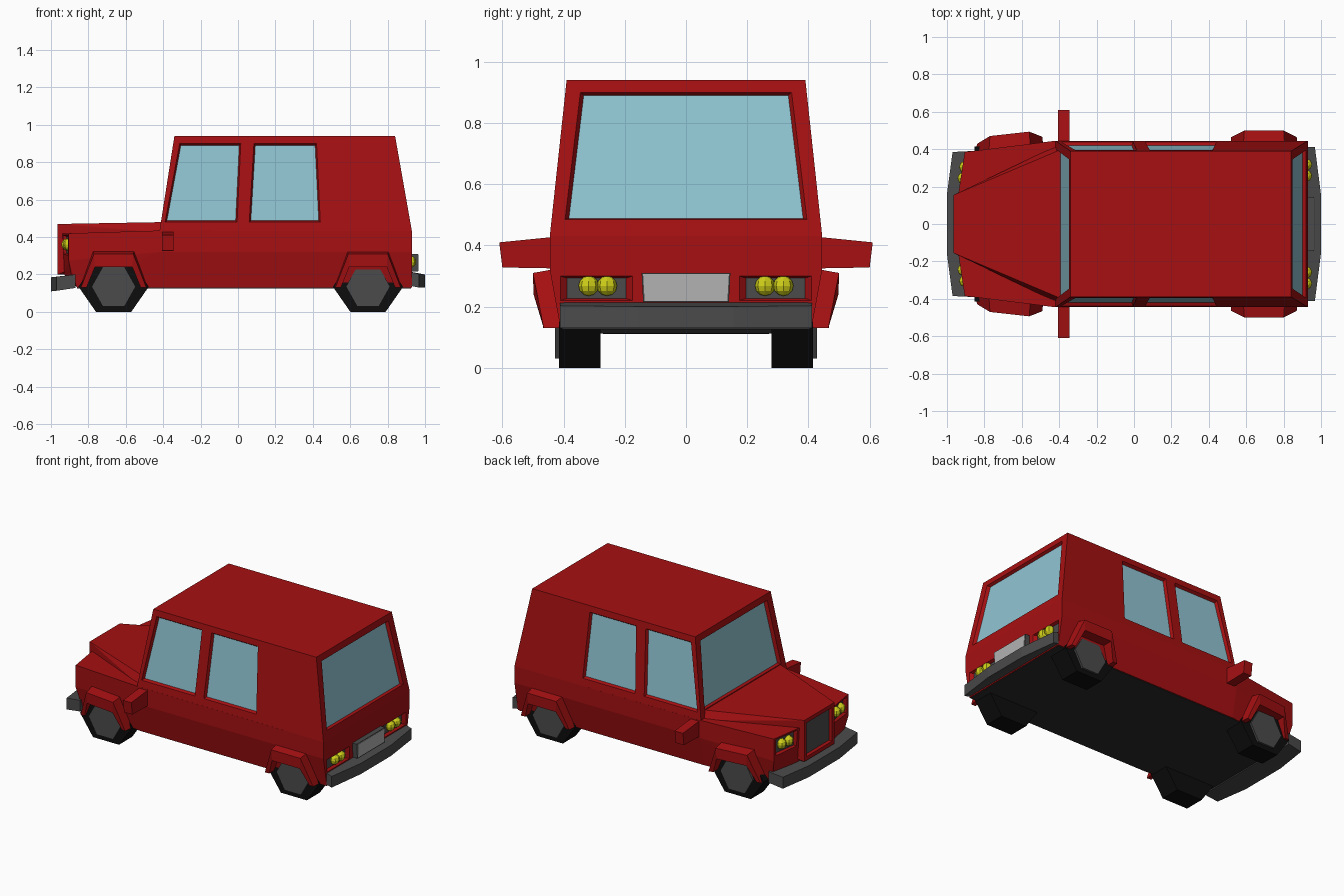
import bpy, bmesh
from math import cos, sin, pi
from mathutils import Vector

if "Cube" in bpy.data.objects:
    bpy.data.objects.remove(bpy.data.objects["Cube"])


def mat(name, *rgb):
    m = bpy.data.materials.new(name)
    m.diffuse_color = (*rgb, 1)
    m.use_nodes = True
    m.node_tree.nodes["Principled BSDF"].inputs["Base Color"].default_value = m.diffuse_color
    return m


RED = mat("red paint", 0.38, 0.005, 0.006)
GLASS = mat("glass", 0.28, 0.56, 0.65)
BLACK = mat("tyre black", 0.004, 0.004, 0.004)
DARK = mat("dark grey", 0.07, 0.07, 0.07)
UNDER = mat("underside grey", 0.025, 0.025, 0.025)
YELLOW = mat("lamp yellow", 0.62, 0.62, 0.01)
PALE = mat("pale grey", 0.45, 0.45, 0.45)


def finish(name, bm, material):
    bmesh.ops.recalc_face_normals(bm, faces=bm.faces)
    me = bpy.data.meshes.new(name)
    bm.to_mesh(me)
    bm.free()
    ob = bpy.data.objects.new(name, me)
    bpy.context.collection.objects.link(ob)
    me.materials.append(material)
    return ob


def hull(name, pts, material, sym=False):
    """Convex solid around points, optionally mirrored across y = 0."""
    pts = [Vector(p) for p in pts]
    if sym:
        pts += [Vector((p.x, -p.y, p.z)) for p in pts]
    bm = bmesh.new()
    for p in pts:
        bm.verts.new(p)
    bmesh.ops.convex_hull(bm, input=bm.verts[:])
    bmesh.ops.delete(bm, geom=[v for v in bm.verts if not v.link_faces], context='VERTS')
    bmesh.ops.dissolve_limit(bm, angle_limit=0.01, verts=bm.verts[:], edges=bm.edges[:])
    return finish(name, bm, material)


def recess(ob, name, quad, material, depth=0.02, scale=0.95):
    """Cut a splayed recess into ob and lay a pane on its floor."""
    q = [Vector(p) for p in quad]
    c = sum(q, Vector()) / 4
    n = (q[1] - q[0]).cross(q[3] - q[0]).normalized()
    if n.dot(c - Vector((0, 0, c.z))) < 0:
        n = -n

    def ring(d):
        return [c + (p - c) * (1 - (1 - scale) * d / depth) - n * d for p in q]

    cutter = hull("cutter", ring(-depth) + ring(depth), material)
    mod = ob.modifiers.new("cut", 'BOOLEAN')
    mod.operation, mod.solver, mod.object = 'DIFFERENCE', 'EXACT', cutter
    bpy.context.view_layer.objects.active = ob
    bpy.ops.object.modifier_apply(modifier="cut")
    bpy.data.objects.remove(cutter)
    bm = bmesh.new()
    bm.faces.new([bm.verts.new(p) for p in ring(depth - 0.002)])
    pane = finish(name, bm, material)
    if pane.data.polygons[0].normal.dot(n) < 0:
        pane.data.flip_normals()


def lamp(name, x, y, z):
    bm = bmesh.new()
    bmesh.ops.create_uvsphere(bm, u_segments=8, v_segments=6, radius=0.033)
    finish(name, bm, YELLOW).location = (x, y, z)


# Lower body, cabin and hood
body = hull("lower_body", [
    (-0.94, 0.155, 0.42), (-0.93, 0.155, 0.2), (-0.905, 0.385, 0.42), (-0.905, 0.385, 0.275),
    (-0.89, 0.365, 0.19), (-0.86, 0.365, 0.13),
    (-0.42, 0.445, 0.435), (-0.42, 0.445, 0.32), (-0.42, 0.41, 0.13),
    (0.93, 0.445, 0.43), (0.93, 0.445, 0.32), (0.93, 0.41, 0.13)], RED, True)
cabin = hull("cabin", [(-0.42, 0.445, 0.43), (0.93, 0.445, 0.43),
                       (-0.34, 0.39, 0.94), (0.84, 0.39, 0.94)], RED, True)
hood = hull("hood", [(-0.965, 0.155, 0.47), (-0.965, 0.155, 0.2), (-0.93, 0.155, 0.2),
                     (-0.41, 0.39, 0.48), (-0.41, 0.42, 0.425)], RED, True)
hull("underside", [(x, y, z) for x, y in ((-0.86, 0.36), (-0.42, 0.405), (0.925, 0.405))
                   for z in (0.126, 0.14)], UNDER, True)


# Windows
def slope(a, b, z):
    return a + (b - a) * (z - 0.43) / 0.51


for s in (1, -1):
    for name, win in (("front_side_window", ((-0.39, 0.48), (-0.312, 0.9), (0.015, 0.9), (-0.005, 0.48))),
                      ("rear_side_window", ((0.06, 0.48), (0.085, 0.9), (0.42, 0.9), (0.44, 0.48)))):
        recess(cabin, name, [(x, s * slope(0.445, 0.39, z), z) for x, z in win], GLASS)
for name, a, b in (("windshield", -0.42, -0.34), ("rear_window", 0.93, 0.84)):
    recess(cabin, name, [(slope(a, b, z), y, z) for y, z in
                         ((-0.395, 0.485), (-0.345, 0.9), (0.345, 0.9), (0.395, 0.485))], GLASS, 0.02, 0.965)

# Grille
recess(hood, "grille", [(-0.965, y, z) for y, z in
                        ((-0.13, 0.225), (-0.13, 0.445), (0.13, 0.445), (0.13, 0.225))], DARK)

# Lamps in their recesses
for s in (1, -1):
    recess(body, "headlight_recess", [(-0.94 + (y - 0.155) * 0.152, s * y, z) for y, z in
                                      ((0.185, 0.305), (0.185, 0.41), (0.365, 0.41), (0.365, 0.305))],
           DARK, 0.02, 0.85)
    recess(body, "tail_light_recess", [(0.93, s * y, z) for y, z in
                                       ((0.175, 0.22), (0.175, 0.3), (0.41, 0.3), (0.41, 0.22))],
           DARK, 0.02, 0.8)
    for y in (0.245, 0.305):
        lamp("headlight", -0.925 + (y - 0.155) * 0.152, s * y, 0.36)
    for y in (0.258, 0.318):
        lamp("tail_light", 0.92, s * y, 0.268)

# Number plate
hull("plate_holder", [(0.92, 0.145, 0.31), (0.92, 0.14, 0.215),
                      (0.962, 0.145, 0.31), (0.962, 0.14, 0.215)], DARK, True)
hull("plate", [(x, y, z) for x in (0.955, 0.965) for y, z in ((0.14, 0.306), (0.135, 0.219))], PALE, True)

# Bumpers
hull("front_bumper", [(-1, 0.16, 0.11), (-1, 0.16, 0.185), (-0.97, 0.385, 0.113), (-0.97, 0.385, 0.188),
                      (-0.87, 0.39, 0.128), (-0.87, 0.39, 0.2)], DARK, True)
hull("rear_bumper", [(1, 0.155, 0.13), (1, 0.155, 0.2), (0.967, 0.412, 0.13), (0.967, 0.412, 0.203),
                     (0.92, 0.412, 0.14), (0.92, 0.412, 0.215)], DARK, True)


# Wheels, hubs, arches and mirrors
def hexagon(cx, rx, rz, ys):
    return [(cx + rx * cos(k * pi / 3), y, 0.135 + rz * sin(k * pi / 3)) for y in ys for k in range(6)]


def arch(cx, s, taper, shift):
    # (half foot width, half top width, top height, foot y, top y) per ring
    rings = ((0.183, 0.112, 0.328, 0.38, 0.40), (0.175, 0.105, 0.31, 0.465, 0.5),
             (0.145, 0.1, 0.24, 0.462, 0.498), (0.145, 0.1, 0.24, 0.38, 0.40))
    bm = bmesh.new()
    loops = []
    for foot, top, h, yf, yt in rings:
        pts = ((-foot, yf, 0.13), (-top, yt, h), (top, yt, h), (foot, yf, 0.13))
        loops.append([bm.verts.new((cx + x, s * (y + taper * x - shift), z)) for x, y, z in pts])
    for a, b in zip(loops, loops[1:] + loops[:1]):
        for i in range(3):
            bm.faces.new((a[i], a[i + 1], b[i + 1], b[i]))
    for i in (0, 3):
        bm.faces.new([r[i] for r in loops])
    finish("wheel_arch", bm, RED)


for s in (1, -1):
    for cx, taper, shift in ((-0.665, 0.11, 0.018), (0.695, 0, 0)):
        hull("tyre", hexagon(cx, 0.188, 0.156, (s * 0.28, s * 0.415)), BLACK)
        hull("hub", hexagon(cx, 0.118, 0.121, (s * 0.39, s * 0.428)), DARK)
        arch(cx, s, taper, shift)
    hull("side_mirror", [(x, s * y, z) for x in (-0.405, -0.345) for y, z in
                         ((0.43, 0.428), (0.43, 0.325), (0.61, 0.41), (0.6, 0.328))], RED)
